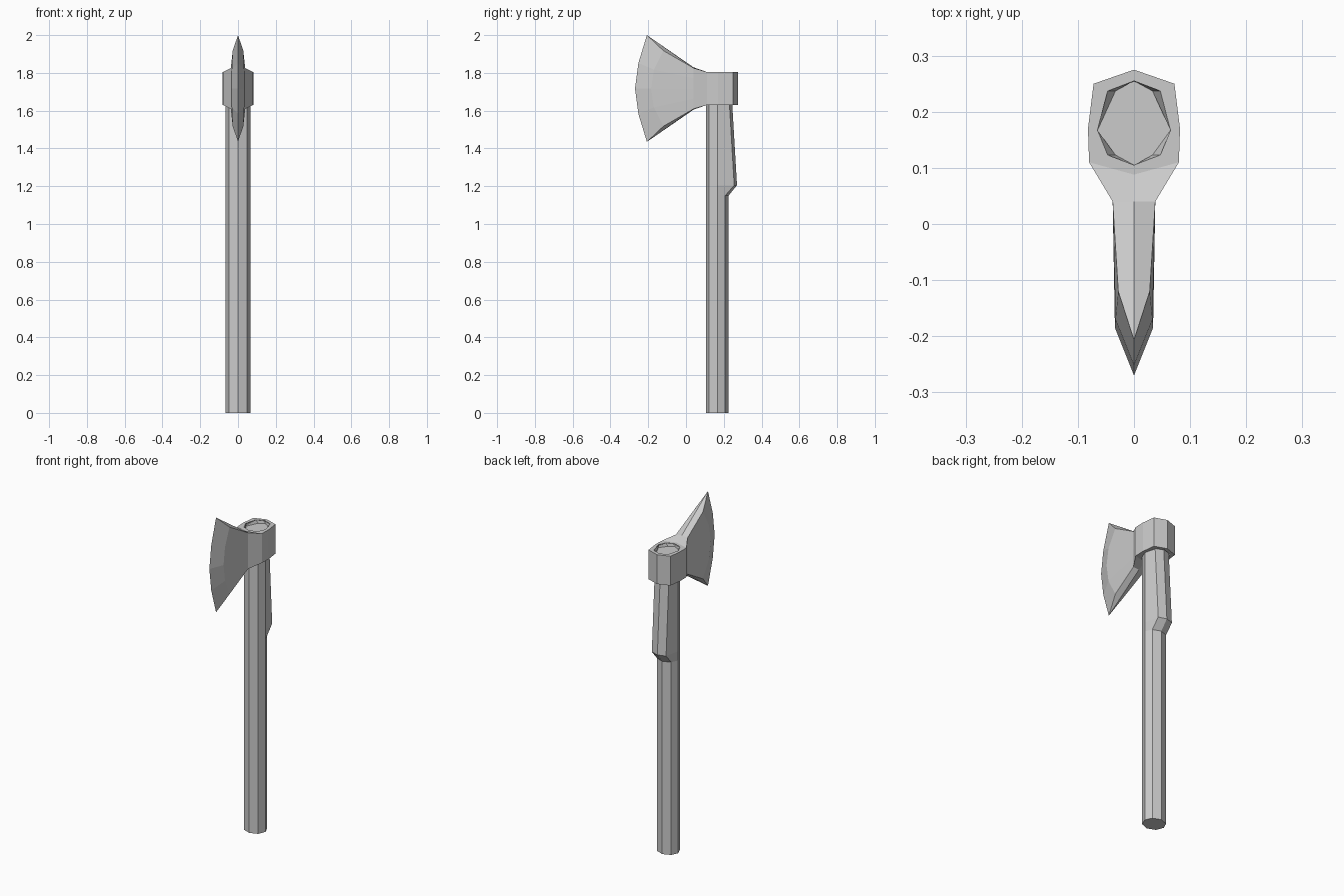
import bpy, bmesh

if "Cube" in bpy.data.objects:
    bpy.data.objects.remove(bpy.data.objects["Cube"])

def make(name, bm):
    bmesh.ops.recalc_face_normals(bm, faces=bm.faces)
    me = bpy.data.meshes.new(name)
    bm.to_mesh(me)
    bm.free()
    ob = bpy.data.objects.new(name, me)
    bpy.context.collection.objects.link(ob)
    return ob

# Handle: lofted octagon whose rear points swell below the head
def octagon(diag_y, back_y, dx=0.047):
    half = [(dx, 0.123), (0.065, 0.167), (dx, diag_y)]
    return [(0, 0.105)] + half + [(0, back_y)] + [(-x, y) for x, y in half[::-1]]

TOP = octagon(0.237, 0.255)
sections = [(0, octagon(0.207, 0.225)), (1.15, octagon(0.207, 0.225)),
            (1.205, octagon(0.255, 0.27)), (1.63, octagon(0.23, 0.245)),
            (1.804, TOP), (1.788, octagon(0.237, 0.255, 0.033))]
bm = bmesh.new()
rings = [[bm.verts.new((x, y, z)) for x, y in pts] for z, pts in sections]
for a, b in zip(rings, rings[1:]):
    for i in range(8):
        j = (i + 1) % 8
        bm.faces.new((a[i], a[j], b[j], b[i]))
bm.faces.new(rings[0])
bm.faces.new(rings[-1])
make("handle", bm)

# Axe head: one half, mirrored across x
ZC = 1.7175
ROWS = (-1, -0.5, 0, 0.5, 1)
bm = bmesh.new()

def col(x, y, h):
    return [bm.verts.new((x, y, ZC + h * r)) for r in ROWS]

def curve(tip, mid, centre):
    pts = [(x, y, -h) for x, y, h in (tip, mid)] + [centre, mid, tip]
    return [bm.verts.new((x, y, ZC + h)) for x, y, h in pts]

edge = curve((0, -0.207, 0.2825), (0, -0.252, 0.135), (0, -0.27, 0))
bevel = curve((0.028, -0.12, 0.2), (0.033, -0.17, 0.1), (0.034, -0.185, 0))
root = col(0.038, 0.04, 0.108)
collar = [col(x, y, 0.0875) for x, y in
          ((0.08, 0.11), (0.082, 0.17), (0.072, 0.25), (0, 0.275))]
cols = [edge, bevel, root] + collar
for a, b in zip(cols, cols[1:]):
    for i in range(4):
        bm.faces.new((a[i], a[i + 1], b[i + 1], b[i]))

# Spine strips and collar rims, top and bottom
for k, s in ((-1, 1), (0, -1)):
    mid_root = bm.verts.new((0, 0.04, ZC + s * 0.112))
    front = bm.verts.new((0, 0.088, ZC + s * 0.0875))
    bm.faces.new((edge[k], bevel[k], root[k], mid_root))
    bm.faces.new((mid_root, root[k], collar[0][k], front))
    outer = [front] + [c[k] for c in collar]
    hole = [bm.verts.new((x, y, ZC + s * 0.0875)) for x, y in TOP[:5]]
    for i in range(4):
        bm.faces.new((outer[i], outer[i + 1], hole[i + 1], hole[i]))

head = make("axe_head", bm)
mirror = head.modifiers.new("mirror", 'MIRROR')
mirror.use_clip = True
mirror.merge_threshold = 0.0005
